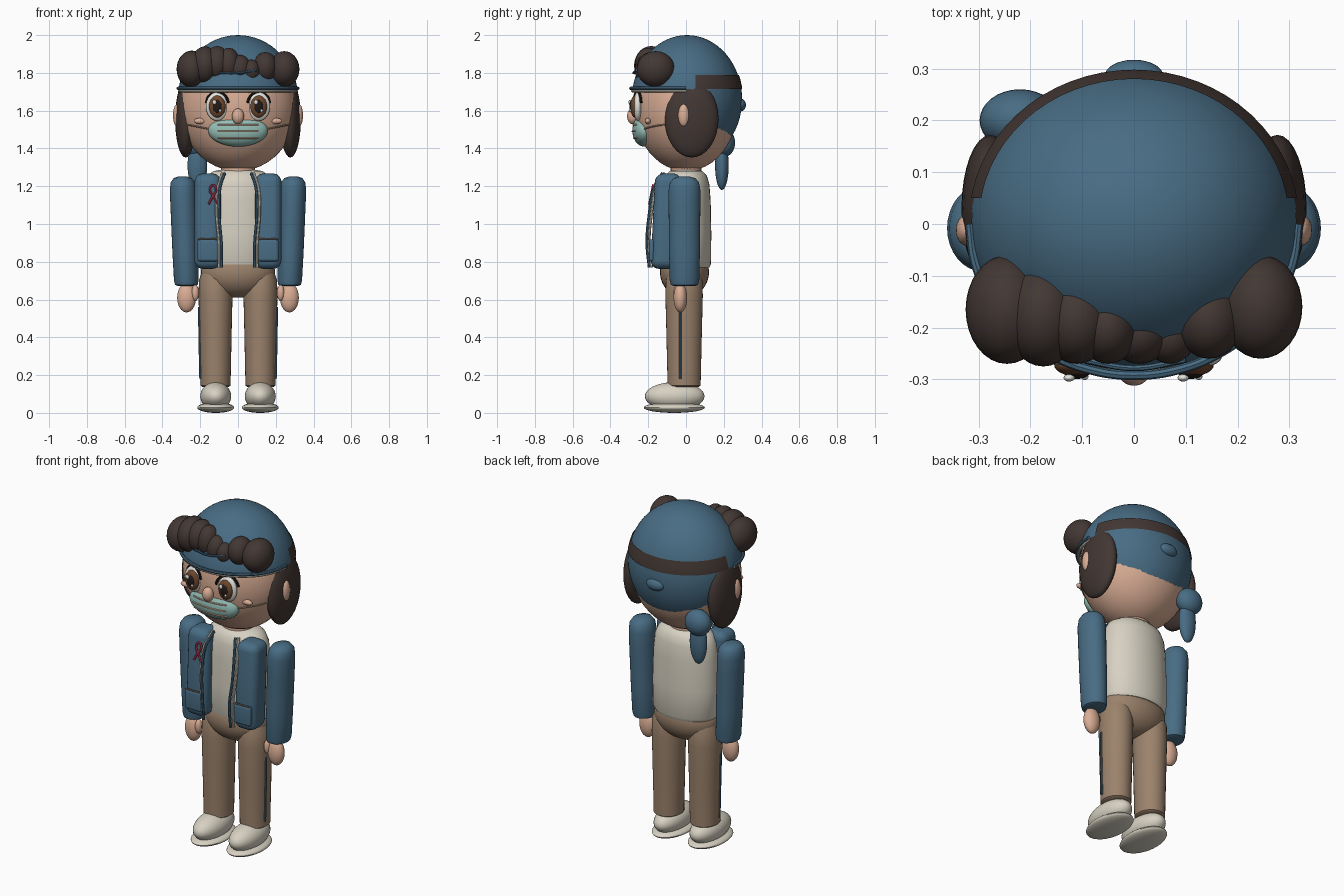
import bpy, bmesh, math
from mathutils import Vector

if "Cube" in bpy.data.objects:
    bpy.data.objects.remove(bpy.data.objects["Cube"], do_unlink=True)


def material(name, r, g, b):
    m = bpy.data.materials.new(name)
    m.use_nodes = True
    m.diffuse_color = (r, g, b, 1)
    m.node_tree.nodes["Principled BSDF"].inputs["Base Color"].default_value = (r, g, b, 1)
    return m


BLUE = material("denim blue", .065, .15, .23)
CREAM = material("cream", .68, .64, .54)
TAN = material("tan cloth", .33, .225, .15)
SKIN = material("skin", .70, .42, .30)
HAIR = material("dark brown hair", .055, .038, .033)
TEAL = material("pale teal", .30, .52, .47)
PINK = material("ribbon pink", .70, .05, .11)
IRIS = material("iris brown", .16, .065, .028)
BLACK = material("pupil black", .015, .011, .01)
WHITE = material("eye white", .78, .76, .72)

HEAD_C, HEAD_R = (0, 0, 1.62), (.31, .275, .34)
CAP_C, CAP_R = (0, .005, 1.66), (.318, .292, .34)


def finish(name, mesh, mat, smooth=True):
    ob = bpy.data.objects.new(name, mesh)
    bpy.context.collection.objects.link(ob)
    mesh.materials.clear()
    mesh.materials.append(mat)
    for p in mesh.polygons:
        p.material_index = 0
    bpy.ops.object.select_all(action='DESELECT')
    ob.select_set(True)
    bpy.context.view_layer.objects.active = ob
    if smooth:
        bpy.ops.object.shade_smooth_by_angle(angle=math.radians(40))
    return ob


def from_bm(name, bm, mat):
    mesh = bpy.data.meshes.new(name)
    bm.to_mesh(mesh)
    bm.free()
    return finish(name, mesh, mat)


def ball(name, c, r, mat, cuts=(), seg=32):
    """Ellipsoid, keeping the side each (point, normal) cut points to."""
    bm = bmesh.new()
    bmesh.ops.create_uvsphere(bm, u_segments=seg, v_segments=seg // 2, radius=1)
    for v in bm.verts:
        v.co = Vector(a * b + d for a, b, d in zip(v.co, r, c))
    for point, normal in cuts:
        bmesh.ops.bisect_plane(bm, geom=bm.verts[:] + bm.edges[:] + bm.faces[:],
                               plane_co=point, plane_no=normal, clear_inner=True)
    return from_bm(name, bm, mat)


def lathe(name, profile, c, depth, mat, lean=0, seg=32):
    """Closed oval column; profile is (radius, z), lean shifts x with height."""
    bm = bmesh.new()
    rings = []
    for r, z in profile:
        rings.append([bm.verts.new((c[0] + lean * (z - profile[0][1]) + r * math.cos(t),
                                    c[1] + r * depth * math.sin(t), z))
                      for t in (2 * math.pi * i / seg for i in range(seg))])
    for a, b in zip(rings, rings[1:]):
        for i in range(seg):
            j = (i + 1) % seg
            bm.faces.new((a[i], a[j], b[j], b[i]))
    bm.faces.new(rings[0][::-1])
    bm.faces.new(rings[-1])
    return from_bm(name, bm, mat)


def tube(name, points, r, mat):
    cu = bpy.data.curves.new(name, 'CURVE')
    cu.dimensions, cu.bevel_depth, cu.bevel_resolution = '3D', r, 2
    cu.resolution_u, cu.use_fill_caps = 6, True
    sp = cu.splines.new('BEZIER')
    sp.bezier_points.add(len(points) - 1)
    for bp, p in zip(sp.bezier_points, points):
        bp.co = p
        bp.handle_left_type = bp.handle_right_type = 'AUTO'
    tmp = bpy.data.objects.new(name + "_path", cu)
    bpy.context.collection.objects.link(tmp)
    bpy.context.view_layer.update()
    mesh = bpy.data.meshes.new_from_object(tmp.evaluated_get(bpy.context.evaluated_depsgraph_get()))
    bpy.data.objects.remove(tmp, do_unlink=True)
    return finish(name, mesh, mat)


def soft_box(name, c, size, bevel, mat, lean=0):
    bm = bmesh.new()
    bmesh.ops.create_cube(bm, size=1)
    for v in bm.verts:
        top = v.co.z > 0
        v.co = Vector(a * b + d for a, b, d in zip(v.co, size, c))
        v.co.y += lean if top else 0
    bmesh.ops.bevel(bm, geom=bm.edges[:], offset=bevel, segments=5, profile=.5, affect='EDGES')
    return from_bm(name, bm, mat)


def face_y(x, z, out=0):
    """Front surface of the head at x, z."""
    k = 1 - (x / HEAD_R[0]) ** 2 - ((z - HEAD_C[2]) / HEAD_R[2]) ** 2
    return -HEAD_R[1] * math.sqrt(max(k, 0)) - out


# Head and wrapped cap
ball("head", HEAD_C, HEAD_R, SKIN, seg=48)
lathe("neck", [(.09, 1.24), (.09, 1.33)], (0, 0), .9, SKIN)
UP, BACK = (0, 0, 1), (0, 1, 0)
ball("cap_crown", CAP_C, CAP_R, BLUE, [((0, 0, 1.715), UP)], 64)
ball("cap_back", CAP_C, CAP_R, BLUE,
     [((0, .03, 0), BACK), ((0, .2, 1.39), (0, .5, 1)), ((0, 0, 1.72), (0, 0, -1))], 64)
ball("hair_band", CAP_C, [r + .005 for r in CAP_R], HAIR,
     [((0, .05, 0), BACK), ((0, 0, 1.715), UP), ((0, 0, 1.79), (0, 0, -1))], 64)
rim = [math.radians(a) for a in range(180, 361, 15)]
tube("cap_brim", [(.317 * math.cos(t), .292 * math.sin(t), 1.718) for t in rim], .009, BLUE)
tube("cap_lining", [(.31 * math.cos(t), .283 * math.sin(t), 1.704) for t in rim], .008, CREAM)
ball("cap_button", (0, .285, 1.63), (.057, .032, .035), BLUE)
ball("cap_knot", (-.22, .2, 1.43), (.078, .06, .075), BLUE)
ball("cap_tail", (-.215, .19, 1.31), (.052, .036, .13), BLUE)

# Hair curls over the forehead, from the right side to the left
curls = [(-.245, -.165, 1.82, .08, .105, .098), (-.175, -.175, 1.84, .075, .1, .1),
         (-.11, -.185, 1.85, .07, .085, .092), (-.05, -.2, 1.845, .06, .07, .088),
         (.01, -.21, 1.82, .06, .06, .075), (.07, -.215, 1.81, .05, .055, .06),
         (.145, -.185, 1.83, .065, .075, .08), (.245, -.16, 1.82, .08, .1, .095)]
for i, k in enumerate(curls):
    ball(f"hair_curl_{i + 1}", k[:3], k[3:], HAIR)
tube("cap_front_fold", [(-.1, -.262, 1.80), (0, -.278, 1.80), (.1, -.262, 1.815)], .006, BLUE)

# Nose and mask
ball("nose", (0, -.282, 1.57), (.032, .03, .042), SKIN)
ball("mask", (0, -.222, 1.495), (.158, .062, .085), TEAL)
for i, z in enumerate((1.525, 1.49, 1.455)):
    xs = [(j - 3) * .036 for j in range(7)]
    tube(f"mask_pleat_{i + 1}",
         [(x, -.222 - .062 * math.sqrt(1 - (x / .158) ** 2 - ((z - 1.495) / .085) ** 2), z)
          for x in xs], .004, SKIN)

# Torso
lathe("shirt", [(.15, .765), (.185, .77), (.198, .79), (.2, .95), (.195, 1.12),
                (.185, 1.21), (.165, 1.255), (.13, 1.28), (.07, 1.29)], (0, 0), .67, CREAM)
ball("pelvis", (0, -.008, .745), (.197, .13, .135), TAN)

for side, s in (("left", 1), ("right", -1)):
    # Side hair and ears
    ball(f"{side}_side_hair", (s * .277, .03, 1.555), (.056, .142, .203), HAIR)
    ball(f"{side}_ear", (s * .322, -.012, 1.575), (.022, .03, .06), SKIN)

    # Eyes, lashes and cheeks
    ball(f"{side}_eye", (s * .11, -.255, 1.622), (.06, .025, .076), WHITE)
    ball(f"{side}_iris", (s * .11, -.272, 1.622), (.044, .022, .058), IRIS)
    ball(f"{side}_pupil", (s * .11, -.288, 1.622), (.024, .011, .034), BLACK)
    ball(f"{side}_eye_glint_big", (s * .11 - .015, -.297, 1.645), (.011, .007, .013), WHITE, seg=16)
    ball(f"{side}_eye_glint_small", (s * .11 + .015, -.295, 1.6), (.007, .006, .008), WHITE, seg=16)
    arc = [(s * .11 + .062 * math.cos(t), 1.622 + .078 * math.sin(t))
           for t in (math.radians(a) for a in range(15, 166, 25))]
    tube(f"{side}_lash", [(x, face_y(x, z, .008), z) for x, z in arc], .007, BLACK)
    brow = [(s * x, z) for x, z in ((.055, 1.70), (.1, 1.725), (.16, 1.71))]
    tube(f"{side}_brow", [(x, face_y(x, z, .004), z) for x, z in brow], .007, HAIR)
    ball(f"{side}_cheek", (s * .2, face_y(.2, 1.545), 1.545), (.034, .016, .016), SKIN)
    strap = [(s * x, 1.50 + .2 * (x - .14)) for x in (.14, .19, .24, .28)]
    tube(f"{side}_mask_strap", [(x, face_y(x, z, .002), z) for x, z in strap], .004, TAN)

    # Open jacket front with edge cords and pocket
    soft_box(f"{side}_jacket_front", (s * .16, -.118, 1.015), (.14, .14, .505), .045, BLUE, .025)
    edge = [(.07, -.125, 1.27), (.095, -.17, 1.19), (.1, -.195, 1.05), (.088, -.207, .9),
            (.088, -.195, .77)]
    tube(f"{side}_jacket_cord", [(s * x, y, z) for x, y, z in edge], .008, BLUE)
    tube(f"{side}_jacket_lining", [(s * (x + .013), y + .012, z) for x, y, z in edge], .008, CREAM)
    soft_box(f"{side}_pocket", (s * .16, -.182, .86), (.11, .03, .115), .013, BLUE)
    tube(f"{side}_pocket_trim", [(s * .108, -.194, .92), (s * .16, -.198, .922),
                                 (s * .212, -.194, .92)], .004, TAN)

    # Sleeves and hands
    lathe(f"{side}_sleeve", [(.045, .672), (.06, .678), (.065, .70), (.068, .85), (.07, 1.1),
                             (.07, 1.18), (.064, 1.22), (.048, 1.243), (.02, 1.252)],
          (s * .273, -.008), 1.2, BLUE, s * .035)
    ball(f"{side}_hand", (s * .272, -.03, .61), (.05, .036, .078), SKIN)
    ball(f"{side}_thumb", (s * .226, -.045, .635), (.02, .022, .042), SKIN)

    # Legs and shoes
    lathe(f"{side}_trouser_leg", [(.07, .138), (.08, .145), (.08, .17), (.086, .45),
                                  (.09, .62), (.088, .70), (.07, .755), (.03, .775)],
          (s * .119, -.01), 1.1, TAN)
    tube(f"{side}_trouser_seam", [(s * .199, -.03, .18), (s * .203, -.03, .37),
                                  (s * .206, -.03, .56)], .006, BLUE)
    ball(f"{side}_shoe", (s * .118, -.06, .088), (.082, .158, .075), CREAM)
    ball(f"{side}_sole", (s * .118, -.062, .028), (.098, .162, .028), CREAM)

# Lapel ribbon
ribbon = [(-.155, 1.105), (-.135, 1.145), (-.115, 1.18), (-.132, 1.205), (-.149, 1.18),
          (-.129, 1.145), (-.109, 1.105)]
tube("lapel_ribbon", [(x, -.196 + .2 * (z - 1.1), z) for x, z in ribbon], .006, PINK)
